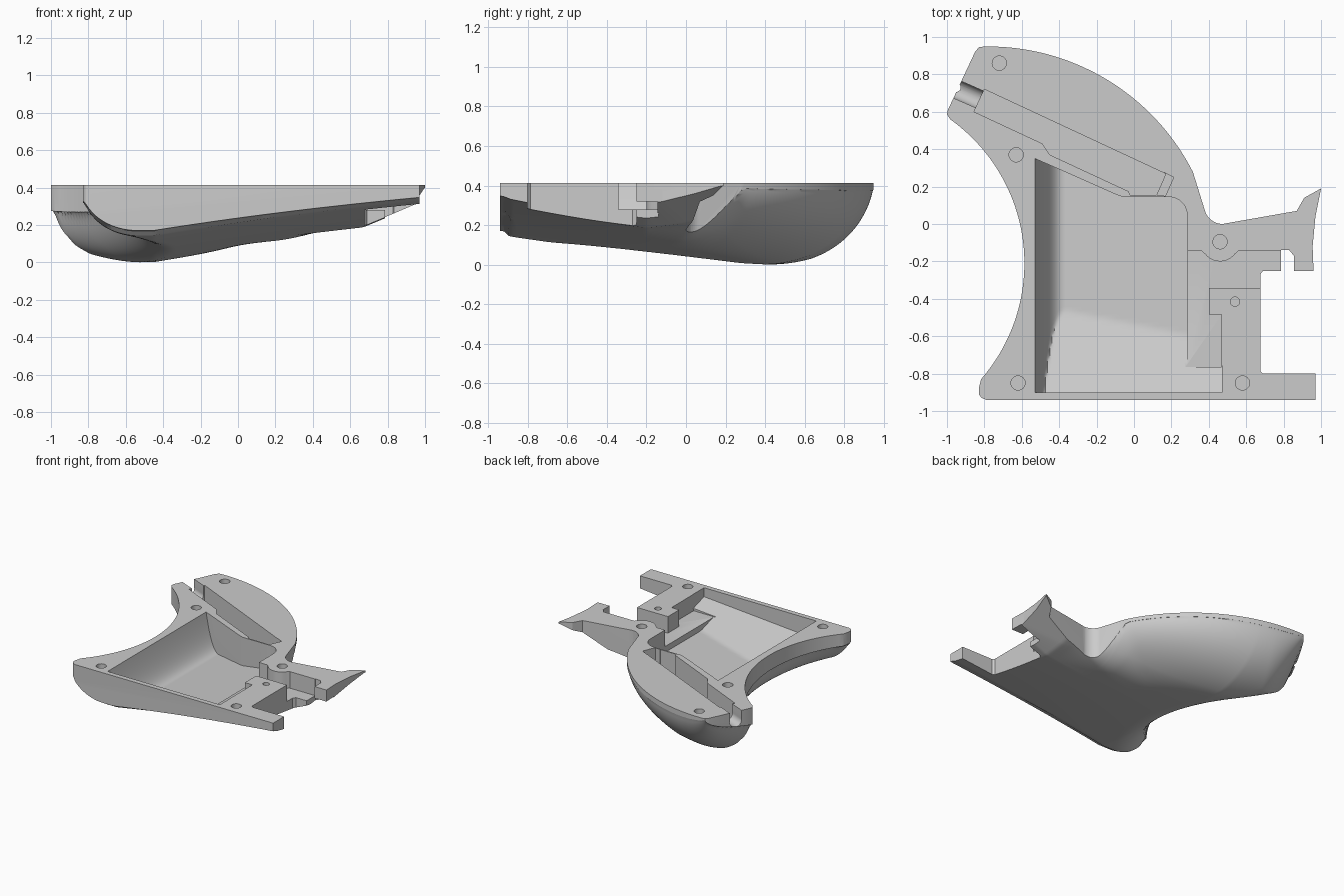
import bpy, bmesh, math
from mathutils import Vector

TOP = 0.413
cube = bpy.data.objects.get("Cube")
if cube:
    bpy.data.objects.remove(cube, do_unlink=True)

grey = bpy.data.materials.new("plain grey")
grey.use_nodes = True
grey.diffuse_color = (0.6, 0.6, 0.6, 1)
grey.node_tree.nodes["Principled BSDF"].inputs["Base Color"].default_value = (0.6, 0.6, 0.6, 1)


def make_object(name, bm):
    bmesh.ops.recalc_face_normals(bm, faces=bm.faces)
    mesh = bpy.data.meshes.new(name)
    bm.to_mesh(mesh)
    bm.free()
    mesh.materials.append(grey)
    obj = bpy.data.objects.new(name, mesh)
    bpy.context.collection.objects.link(obj)
    return obj


def prism(name, points, low, high):
    bm = bmesh.new()
    face = bm.faces.new([bm.verts.new((x, y, low)) for x, y in points])
    side = bmesh.ops.extrude_face_region(bm, geom=[face])["geom"]
    verts = [v for v in side if isinstance(v, bmesh.types.BMVert)]
    bmesh.ops.translate(bm, verts=verts, vec=(0, 0, high - low))
    return make_object(name, bm)


def rod(name, start, end, radius):
    start, end = Vector(start), Vector(end)
    axis = end - start
    bm = bmesh.new()
    bmesh.ops.create_cone(bm, cap_ends=True, segments=32, radius1=radius,
                          radius2=radius, depth=axis.length)
    bm.transform(axis.to_track_quat("Z", "Y").to_matrix().to_4x4())
    bmesh.ops.translate(bm, verts=bm.verts, vec=(start + end) / 2)
    return make_object(name, bm)


def height_solid(name, x0, x1, nx, y0, back, ny, height, cap):
    """Solid with a shaped underside and a flat top; rows crowd toward its back edge."""
    bm = bmesh.new()
    grid = []
    for i in range(nx + 1):
        x = x0 + (x1 - x0) * i / nx
        row = []
        for j in range(ny + 1):
            y = y0 + (back(x) - y0) * (1 - (1 - j / ny) ** 1.6)
            row.append(bm.verts.new((x, y, height(x, y))))
        grid.append(row)
    for i in range(nx):
        for j in range(ny):
            bm.faces.new((grid[i][j], grid[i][j + 1], grid[i + 1][j + 1], grid[i + 1][j]))
    rim = [e for e in bm.edges if e.is_boundary]
    new = bmesh.ops.extrude_edge_only(bm, edges=rim)["geom"]
    for v in new:
        if isinstance(v, bmesh.types.BMVert):
            v.co.z = cap
    edges = [e for e in new if isinstance(e, bmesh.types.BMEdge)]
    bmesh.ops.contextual_create(bm, geom=edges)
    return make_object(name, bm)


def boolean(target, tool, operation):
    mod = target.modifiers.new("cut", "BOOLEAN")
    mod.operation, mod.object, mod.solver = operation, tool, "EXACT"
    bpy.context.view_layer.objects.active = target
    bpy.ops.object.modifier_apply(modifier=mod.name)
    bpy.data.objects.remove(tool, do_unlink=True)


def arc(cx, cy, r, a0, a1, n):
    angles = [math.radians(a0 + (a1 - a0) * i / n) for i in range(n + 1)]
    return [(cx + r * math.cos(a), cy + r * math.sin(a)) for a in angles]


def smooth(a, b, v):
    t = min(1, max(0, (v - a) / (b - a)))
    return t * t * (3 - 2 * t)


def rounding(d, radius, least):
    t = min(1, max(0, 1 - d / radius))
    return max(least, math.sqrt(1 - t * t))


# Back edge of the shell grid, just outside the plan outline
def back_edge(x):
    x = min(0.315, max(-0.78, x))
    return -0.28 + math.sqrt(1.233 ** 2 - (x + 0.78) ** 2)


# Rounded underside of the grip
def underside(x, y):
    right = max(0, x + 0.45)
    t = max(0, 0.45 - y - 0.42 * right)
    base = 0.155 * right + 0.15 * (1 + 0.55 * right) * (t / 1.39) ** 1.4
    # rising tail
    base += 0.2 * max(0, y + 0.2) * smooth(0.2, 0.6, x)
    base += 0.3 * max(0, x - 0.67) * smooth(-0.5, -0.28, y)
    # rounding at the back arc, the concave side, the butt and the front
    dx, dy = x + 0.78, y + 0.28
    turn = smooth(13, 29, math.degrees(math.atan2(dy, dx))) if dy > 0 else 0
    g = 1 - turn * (1 - rounding(1.229 - math.hypot(dx, dy), 0.5, 0.1))
    side = rounding(math.hypot(x + 1.531, y + 0.21) - 0.945, 0.25, 0.35)
    if y > 0:
        side = min(side, rounding((x + 1) * 0.91 - (y - 0.6) * 0.41, 0.27, 0.35))
    else:
        side = min(side, rounding(x + 0.84, 0.3, 0.35))
    g *= side * rounding(y + 0.94, 0.05, 0.92)
    return min(0.4, TOP - (TOP - base) * g)


# Pocket floor, with a curved left wall and a ramp at the front
def pocket_floor(x, y):
    flat = 0.13 + 0.14 * (x + 0.45)
    wall = 0.3 * (max(0, -0.36 - x) / 0.17) ** 2.3
    start = -0.54 - 0.2 * x
    return min(0.5, max(flat + wall, flat + 0.31 * (start - y)))


# Plan outline
outline = [(-0.79, -0.94), (0.97, -0.94), (0.97, -0.8), (0.69, -0.8), (0.675, -0.785),
           (0.675, -0.27), (0.69, -0.25), (0.785, -0.25), (0.785, -0.14), (0.83, -0.14),
           (0.855, -0.17), (0.855, -0.25), (0.96, -0.25), (0.955, -0.12), (0.97, 0.04),
           (1.0, 0.19), (0.91, 0.14), (0.87, 0.07), (0.5, 0.005)]
outline += arc(0.475, 0.1, 0.1, 270, 200, 10)
outline += arc(-0.78, -0.28, 1.229, 27, 91, 64)
outline += [(-0.83, 0.945), (-0.85, 0.92), (-0.995, 0.61), (-1.0, 0.585)]
outline += arc(-1.531, -0.21, 0.945, 54.5, -41, 48)
outline += [(-0.83, -0.88), (-0.83, -0.91), (-0.815, -0.93)]

body = height_solid("grip_shell", -1.05, 1.05, 140, -0.97, back_edge, 120, underside, 0.6)
boolean(body, prism("outline", outline, -0.2, TOP), "INTERSECT")

# Main pocket
pocket = height_solid("pocket", -0.57, 0.51, 90, -0.95, lambda x: 0.4, 90, pocket_floor, 0.7)
plan = [(-0.53, 0.35), (-0.53, -0.9), (0.47, -0.9), (0.47, -0.757), (0.285, -0.757)]
plan += arc(0.185, 0.045, 0.1, 0, 90, 10) + [(-0.06, 0.145), (-0.09, 0.155)]
boolean(pocket, prism("pocket_plan", plan, -0.2, 0.65), "INTERSECT")
boolean(body, pocket, "DIFFERENCE")

# Shallow shelf and side channel around the round boss
shelf = [(0.275, -0.14), (0.275, -0.765), (0.468, -0.765), (0.468, -0.485), (0.4, -0.485),
         (0.4, -0.342), (0.8, -0.342), (0.8, -0.142), (0.56, -0.142)]
shelf += arc(0.46, -0.1, 0.1, -38, -142, 10) + [(0.36, -0.142)]
boolean(body, prism("shelf", shelf, 0.28, 0.66), "DIFFERENCE")

# Flat underside of the tail hook
hook = [(0.81, -0.3), (1.1, -0.3), (1.1, -0.145), (0.81, -0.145)]
boolean(body, prism("hook_relief", hook, -0.1, 0.32), "DIFFERENCE")

# Long slanted slot with a step at its inner end
slot = [(-0.8, 0.72), (-0.855, 0.6), (-0.49, 0.43), (-0.45, 0.37), (-0.03, 0.175),
        (-0.02, 0.155), (0.12, 0.155), (0.17, 0.268)]
boolean(body, prism("slot", slot, 0.22, 0.67), "DIFFERENCE")
step = [(0.11, 0.158), (0.168, 0.15), (0.212, 0.25), (0.16, 0.275)]
boolean(body, prism("slot_step", step, 0.3, 0.68), "DIFFERENCE")

# Round-bottomed port through the butt
boolean(body, rod("port", (-1.04, 0.76, 0.34), (-0.8, 0.655, 0.34), 0.05), "DIFFERENCE")
port = [(-1.02, 0.806), (-1.06, 0.715), (-0.82, 0.61), (-0.78, 0.7)]
boolean(body, prism("port_top", port, 0.341, 0.69), "DIFFERENCE")

# Peg holes
for x, y, r in [(-0.72, 0.86, 0.038), (-0.63, 0.37, 0.038), (-0.62, -0.85, 0.038),
                (0.58, -0.85, 0.038), (0.46, -0.095, 0.038), (0.54, -0.415, 0.025)]:
    boolean(body, rod("peg_hole", (x, y, 0.34), (x, y, 0.7), r), "DIFFERENCE")

bpy.ops.object.select_all(action="DESELECT")
body.select_set(True)
bpy.context.view_layer.objects.active = body
bpy.ops.object.shade_smooth_by_angle(angle=math.radians(30))
